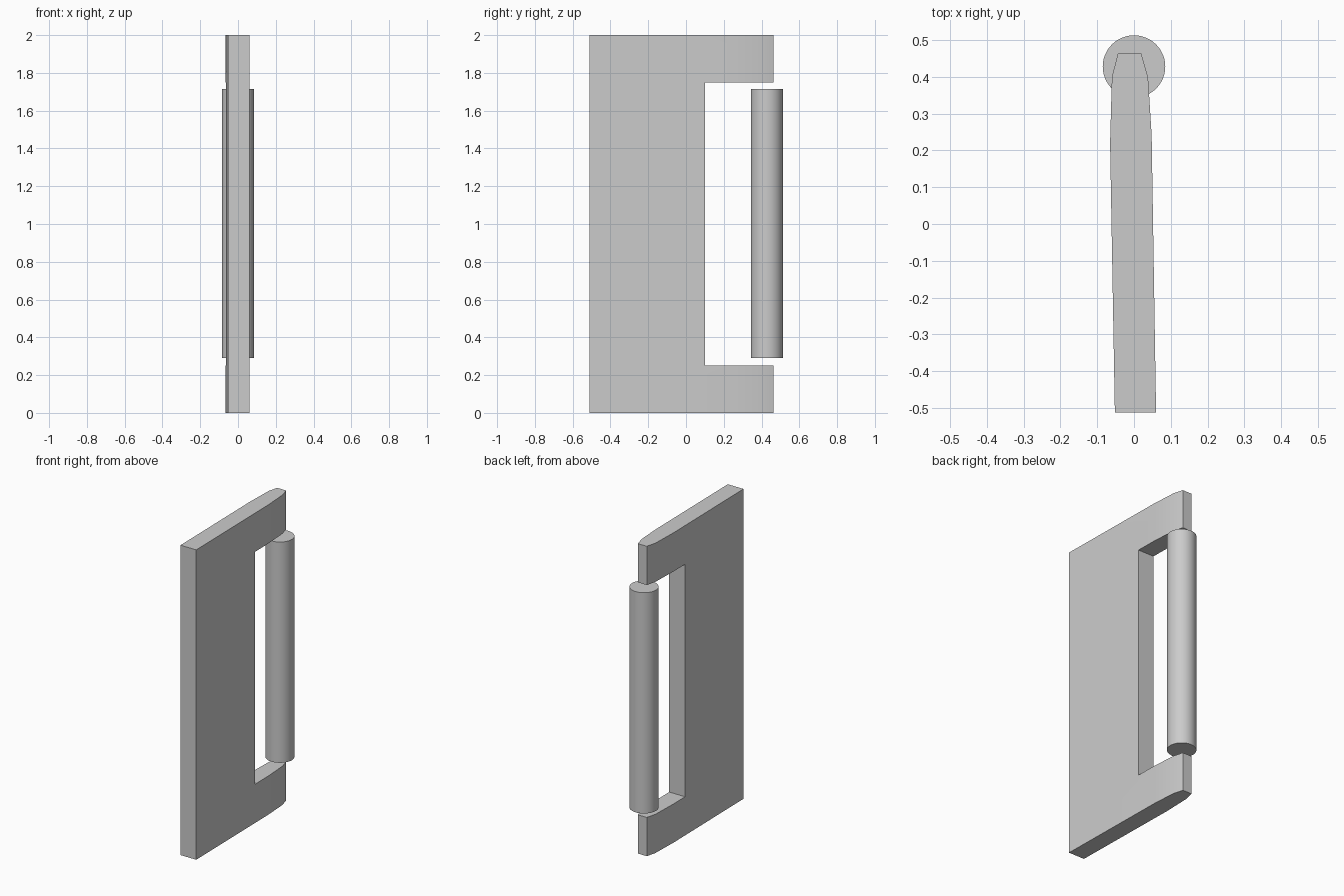
import bpy, bmesh

cube = bpy.data.objects.get("Cube")
if cube:
    bpy.data.objects.remove(cube, do_unlink=True)

grey = bpy.data.materials.new("plain_grey")
grey.use_nodes = True
grey.diffuse_color = (0.6, 0.6, 0.6, 1)
grey.node_tree.nodes["Principled BSDF"].inputs["Base Color"].default_value = (0.6, 0.6, 0.6, 1)


def extrude_profile(name, points, z0, z1):
    """Raise a closed plan outline from z0 to z1."""
    bm = bmesh.new()
    base = bm.faces.new([bm.verts.new((x, y, z0)) for x, y in points])
    top = bmesh.ops.extrude_face_region(bm, geom=[base])["geom"]
    bmesh.ops.translate(bm, vec=(0, 0, z1 - z0),
                        verts=[v for v in top if isinstance(v, bmesh.types.BMVert)])
    bmesh.ops.recalc_face_normals(bm, faces=bm.faces)
    mesh = bpy.data.meshes.new(name)
    bm.to_mesh(mesh)
    bm.free()
    mesh.materials.append(grey)
    obj = bpy.data.objects.new(name, mesh)
    bpy.context.collection.objects.link(obj)
    return obj


def smooth(obj):
    bpy.ops.object.select_all(action="DESELECT")
    obj.select_set(True)
    bpy.context.view_layer.objects.active = obj
    bpy.ops.object.shade_smooth_by_angle()


# Tapered panel with a slightly bowed plan outline
panel = extrude_profile("panel", [
    (-0.052, -0.512), (0.06, -0.512), (0.048, 0.24), (0.038, 0.4),
    (0.02, 0.463), (-0.044, 0.463), (-0.06, 0.4), (-0.065, 0.22)], 0, 2)

# Rear notch, leaving an arm above and below
notch = extrude_profile("notch_cutter", [
    (-0.3, 0.1), (0.3, 0.1), (0.3, 0.8), (-0.3, 0.8)], 0.25, 1.75)
cut = panel.modifiers.new("notch", "BOOLEAN")
cut.operation, cut.solver, cut.object = "DIFFERENCE", "EXACT", notch
bpy.context.view_layer.objects.active = panel
bpy.ops.object.modifier_apply(modifier=cut.name)
bpy.data.objects.remove(notch, do_unlink=True)
smooth(panel)

# Upright roller between the arms
bpy.ops.mesh.primitive_cylinder_add(vertices=48, radius=0.085, depth=1.425,
                                    location=(0, 0.428, 1.0025))
roller = bpy.context.object
roller.name = "roller"
roller.data.materials.append(grey)
smooth(roller)
